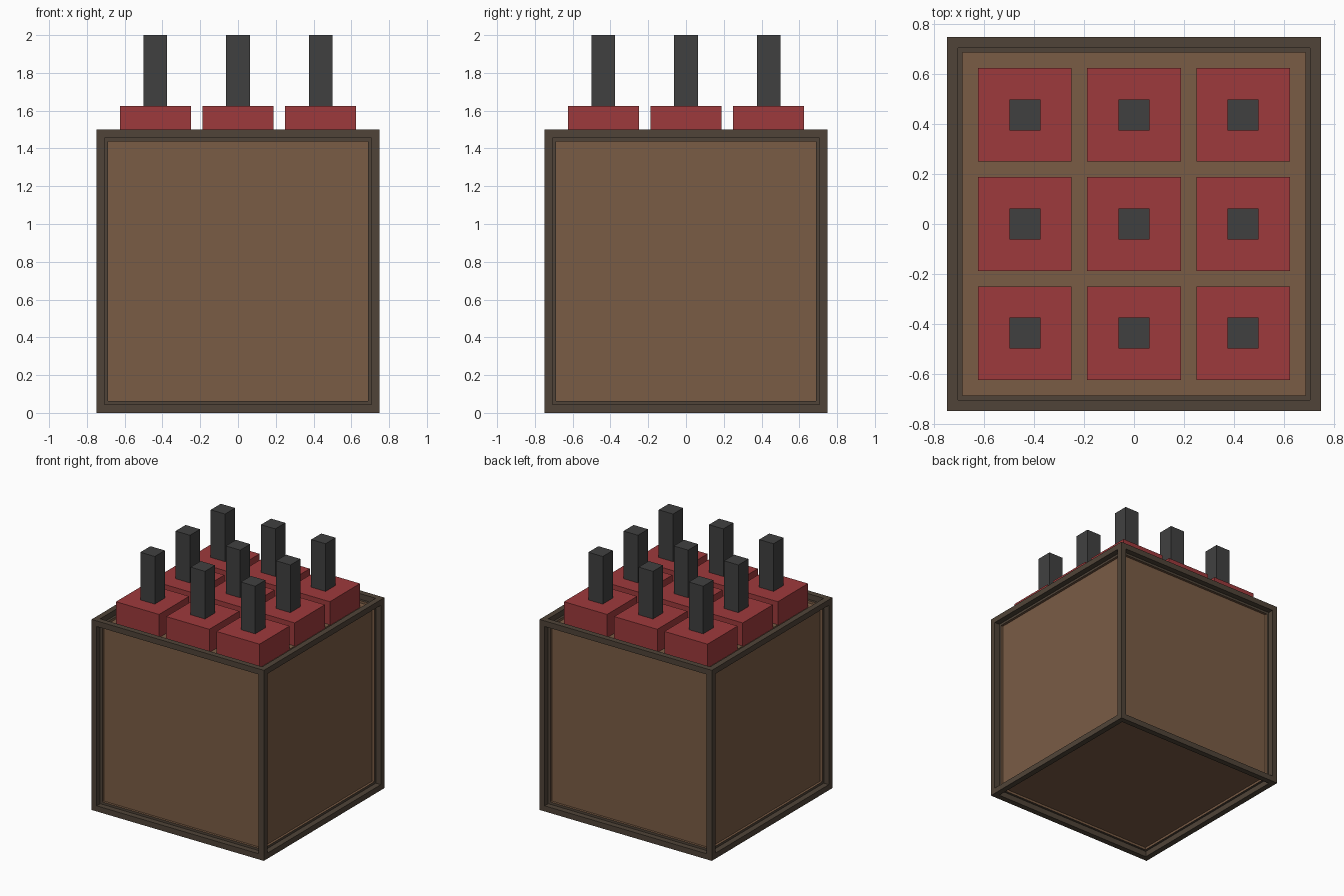
import bpy, bmesh

cube = bpy.data.objects.get("Cube")
if cube:
    bpy.data.objects.remove(cube, do_unlink=True)

T = 0.0625      # thickness of the crate's frame
H = 1.5         # crate size
PITCH = 0.4375  # spacing of the sticks


def material(name, rgb):
    def linear(c):
        c /= 255
        return c / 12.92 if c <= 0.04045 else ((c + 0.055) / 1.055) ** 2.4
    color = (*[linear(c) for c in rgb], 1)
    m = bpy.data.materials.new(name)
    m.use_nodes = True
    m.diffuse_color = color
    bsdf = next(n for n in m.node_tree.nodes if n.type == 'BSDF_PRINCIPLED')
    bsdf.inputs["Base Color"].default_value = color
    return m


frame_brown = material("dark wood", (80, 68, 56))
panel_brown = material("light wood", (122, 92, 69))
red = material("red", (158, 58, 60))
charcoal = material("charcoal", (64, 64, 64))


def add_object(name, bm, *mats):
    mesh = bpy.data.meshes.new(name)
    bm.to_mesh(mesh)
    bm.free()
    for m in mats:
        mesh.materials.append(m)
    obj = bpy.data.objects.new(name, mesh)
    bpy.context.collection.objects.link(obj)
    return obj


def box(name, center, size, mat):
    bm = bmesh.new()
    bmesh.ops.create_cube(bm, size=1)
    bmesh.ops.scale(bm, vec=size, verts=bm.verts)
    bmesh.ops.translate(bm, vec=center, verts=bm.verts)
    return add_object(name, bm, mat)


# Crate: a cube whose six sides are inset and sunk, leaving a square frame
bm = bmesh.new()
bmesh.ops.create_cube(bm, size=H)
bmesh.ops.translate(bm, vec=(0, 0, H / 2), verts=bm.verts)
panels = bm.faces[:]
bmesh.ops.inset_individual(bm, faces=panels, thickness=T, depth=0)
bmesh.ops.inset_individual(bm, faces=panels, thickness=0, depth=-T)
for f in panels:
    f.material_index = 1
add_object("crate", bm, frame_brown, panel_brown)

# Thin divider strips in the channels between the sticks
floor = H - T
for s in (-1, 1):
    off = s * PITCH / 2
    side = "left" if s > 0 else "right"
    end = "back" if s > 0 else "front"
    box(f"divider_{side}", (off, 0, floor + 0.002), (T, 1.25, 0.004), panel_brown)
    box(f"divider_{end}", (0, off, floor + 0.003), (1.25, T, 0.006), panel_brown)

# Three by three red sticks, each with a square fuse
for row, y in zip(("front", "middle", "back"), (-PITCH, 0, PITCH)):
    for col, x in zip(("right", "center", "left"), (-PITCH, 0, PITCH)):
        box(f"stick_{row}_{col}", (x, y, (floor + 1.625) / 2),
            (0.375, 0.375, 1.625 - floor), red)
        box(f"fuse_{row}_{col}", (x, y, 1.8125), (0.125, 0.125, 0.375), charcoal)
